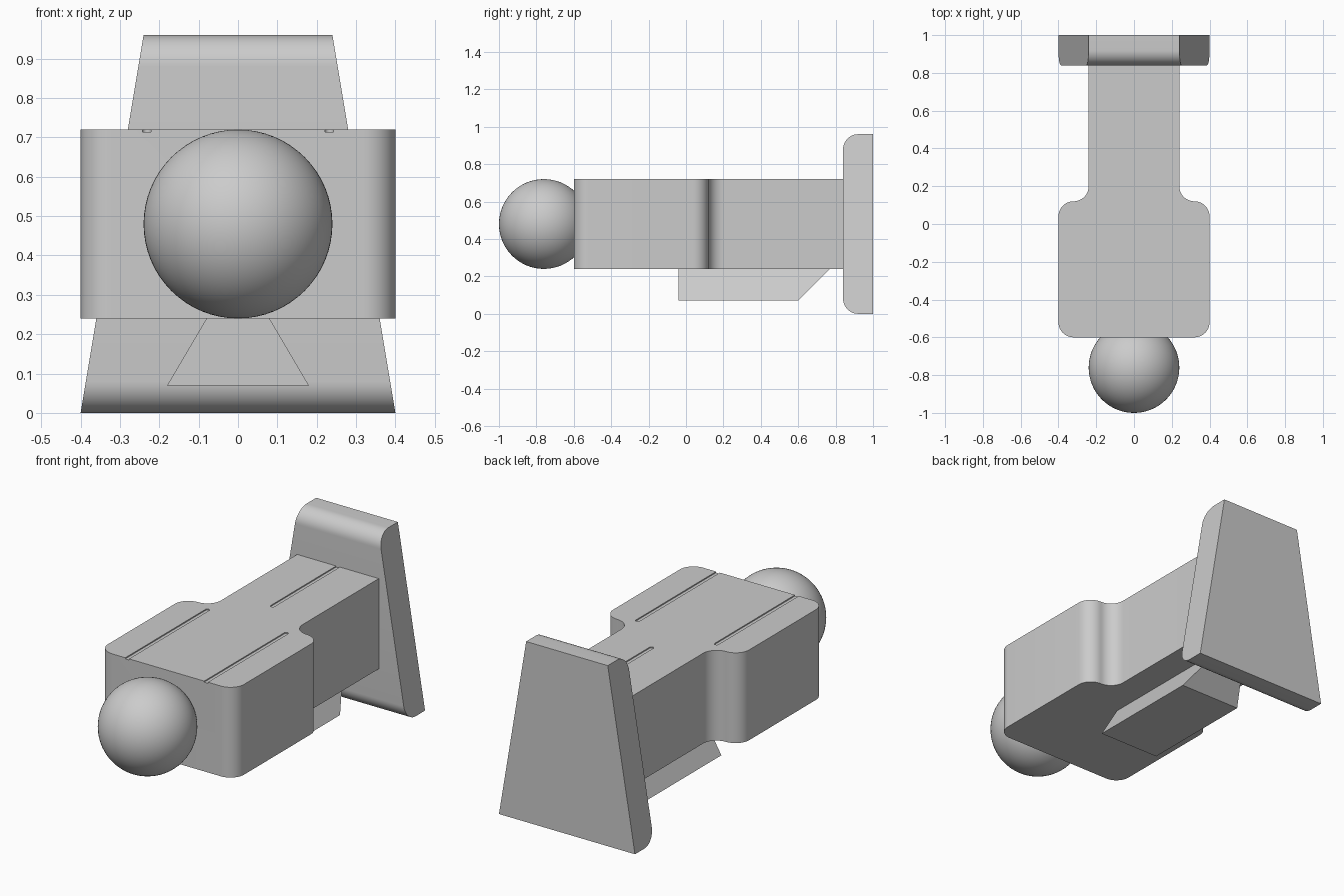
import bpy, bmesh
from math import cos, sin, pi, radians
from mathutils import Vector

if "Cube" in bpy.data.objects:
    bpy.data.objects.remove(bpy.data.objects["Cube"])


def arc(cx, cy, r, a0, a1, n=12):
    return [(cx + r * cos(radians(a0 + (a1 - a0) * i / n)),
             cy + r * sin(radians(a0 + (a1 - a0) * i / n))) for i in range(n + 1)]


def loft(name, lower, upper):
    """Solid between two matching outlines of 3D points."""
    bm = bmesh.new()
    a = [bm.verts.new(p) for p in lower]
    b = [bm.verts.new(p) for p in upper]
    bm.faces.new(a)
    bm.faces.new(b)
    for i in range(len(a)):
        j = (i + 1) % len(a)
        bm.faces.new((a[i], a[j], b[j], b[i]))
    bmesh.ops.recalc_face_normals(bm, faces=bm.faces)
    mesh = bpy.data.meshes.new(name)
    bm.to_mesh(mesh)
    bm.free()
    ob = bpy.data.objects.new(name, mesh)
    bpy.context.collection.objects.link(ob)
    return ob


def prism(name, outline, z0, z1):
    return loft(name, [(x, y, z0) for x, y in outline], [(x, y, z1) for x, y in outline])


def smooth(ob, angle=30):
    bpy.ops.object.select_all(action='DESELECT')
    ob.select_set(True)
    bpy.context.view_layer.objects.active = ob
    bpy.ops.object.shade_smooth_by_angle(angle=radians(angle))


# body: wide rounded front, blended into a narrow neck
half = (arc(0.32, -0.52, 0.08, -90, 0) + arc(0.32, 0.04, 0.08, 0, 90)
        + arc(0.32, 0.20, 0.08, 270, 180)[1:] + [(0.24, 0.84)])
body = prism("body", half + [(-x, y) for x, y in reversed(half)], 0.24, 0.72)


# shallow slots with round ends in the top of the body
def slot(name, x, y0, y1, r=0.011, depth=0.006):
    outline = arc(x, y0 + r, r, 180, 360, 8) + arc(x, y1 - r, r, 0, 180, 8)
    return prism(name, outline, 0.72 - depth, 0.80)


cutters = [slot("left_slot_cutter", -0.232, -0.70, 0.085),
           slot("right_slot_cutter", 0.232, -0.70, 0.085),
           slot("neck_slot_cutter", 0.0, 0.28, 0.94)]
for c in cutters:
    c.hide_render = True
    mod = body.modifiers.new(c.name, 'BOOLEAN')
    mod.operation = 'DIFFERENCE'
    mod.solver = 'EXACT'
    mod.object = c
bpy.context.view_layer.objects.active = body
for mod in list(body.modifiers):
    bpy.ops.object.modifier_apply(modifier=mod.name)
for c in cutters:
    bpy.data.objects.remove(c)
smooth(body)

# back plate: tapered towards the top, rounded front edges
side = [(1.0, 0.96)] + arc(0.92, 0.88, 0.08, 90, 180) + arc(0.92, 0.08, 0.08, 180, 270) + [(1.0, 0.0)]
plate = loft("back_plate", [(-0.4 + z / 6, y, z) for y, z in side],
             [(0.4 - z / 6, y, z) for y, z in side])
smooth(plate)

# dovetail rail under the body, sloped at the back
rail_y = [(-0.04, 0.07), (0.60, 0.07), (0.77, 0.24), (-0.04, 0.24)]
rail_x = [0.18, 0.18, 0.08, 0.08]
loft("dovetail_rail", [(-w, y, z) for w, (y, z) in zip(rail_x, rail_y)],
     [(w, y, z) for w, (y, z) in zip(rail_x, rail_y)])

# ball at the front
bpy.ops.mesh.primitive_uv_sphere_add(segments=64, ring_count=32, radius=0.24, location=(0, -0.76, 0.48))
ball = bpy.context.object
ball.name = "front_ball"
smooth(ball)
